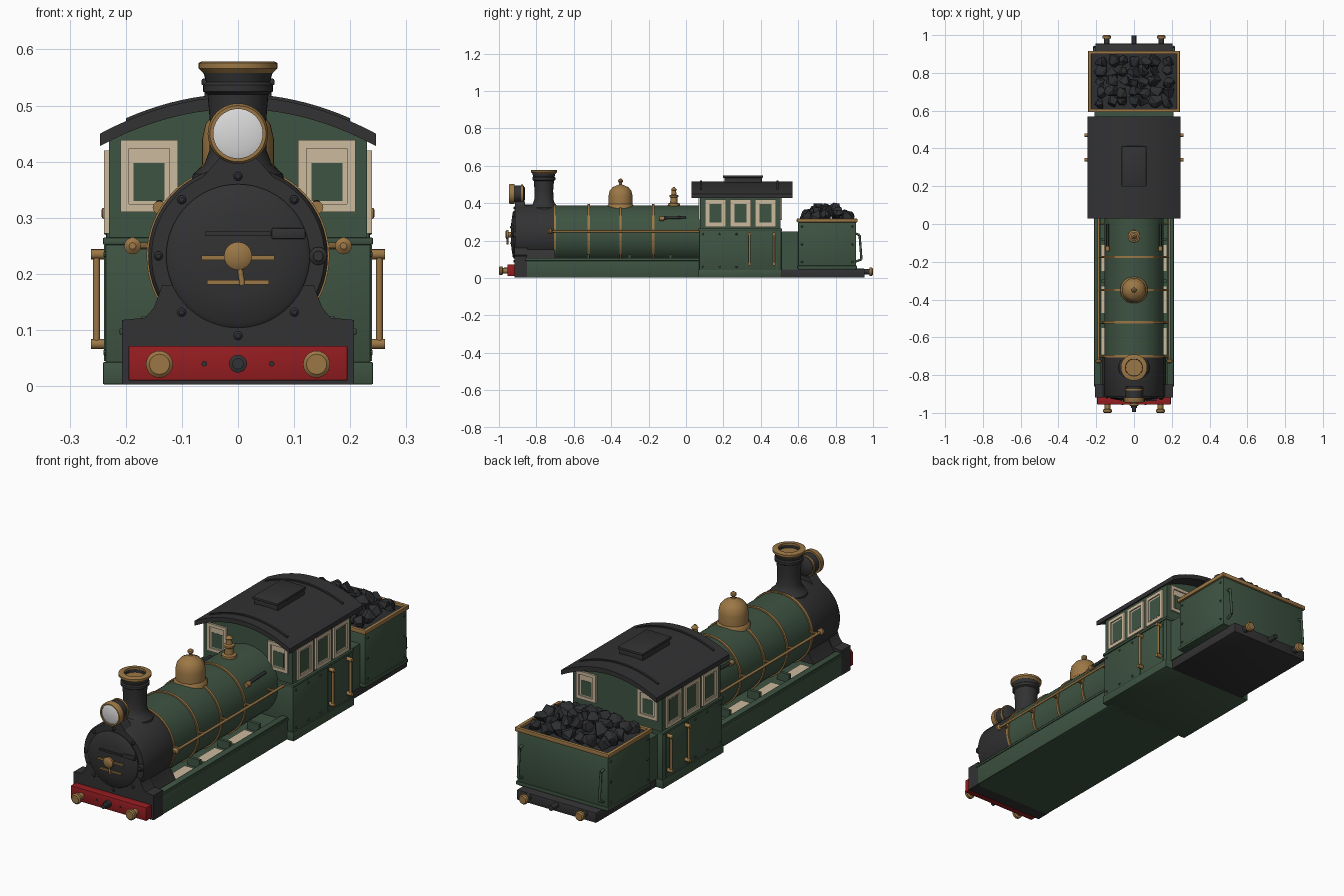
import bpy, bmesh, math, random
from mathutils import Vector

random.seed(4)


def material(name, rgb):
    m = bpy.data.materials.new(name)
    m.diffuse_color = (*rgb, 1)
    return m


GREEN = material("engine green", (0.048, 0.088, 0.054))
BLACK = material("charcoal black", (0.032, 0.032, 0.034))
COAL = material("coal", (0.027, 0.028, 0.031))
BRASS = material("brass", (0.33, 0.185, 0.06))
RED = material("beam red", (0.30, 0.012, 0.015))
CREAM = material("window cream", (0.60, 0.49, 0.34))
GLASS = material("lamp glass", (0.70, 0.70, 0.70))


def finish(name, bm, mat, bevel=0.0):
    if bevel:
        bmesh.ops.bevel(bm, geom=bm.edges[:], offset=bevel, segments=2, affect='EDGES', profile=0.5)
    bmesh.ops.recalc_face_normals(bm, faces=bm.faces[:])
    me = bpy.data.meshes.new(name)
    bm.to_mesh(me)
    bm.free()
    ob = bpy.data.objects.new(name, me)
    bpy.context.collection.objects.link(ob)
    me.materials.append(mat)
    return ob


def box(name, x0, x1, y0, y1, z0, z1, mat, bevel=0.0):
    bm = bmesh.new()
    bmesh.ops.create_cube(bm, size=1)
    for v in bm.verts:
        v.co = ((x0 + x1) / 2 + v.co.x * (x1 - x0), (y0 + y1) / 2 + v.co.y * (y1 - y0),
                (z0 + z1) / 2 + v.co.z * (z1 - z0))
    return finish(name, bm, mat, bevel)


def lathe(name, profile, loc, mat, axis=(0, 0, 1), seg=40):
    """Revolve (radius, height) points about an axis; ends are capped."""
    rot = Vector((0, 0, 1)).rotation_difference(Vector(axis)).to_matrix()
    bm = bmesh.new()
    rings = [[bm.verts.new(Vector(loc) + rot @ Vector((r * math.cos(i * math.tau / seg),
              r * math.sin(i * math.tau / seg), h))) for i in range(seg)] for r, h in profile]
    for a, b in zip(rings, rings[1:]):
        for i in range(seg):
            j = (i + 1) % seg
            bm.faces.new((a[i], a[j], b[j], b[i]))
    bm.faces.new(rings[0])
    bm.faces.new(rings[-1])
    return finish(name, bm, mat)


def rod(name, p, q, r, mat, seg=12):
    d = Vector(q) - Vector(p)
    return lathe(name, [(r, 0), (r, d.length)], p, mat, d.normalized(), seg)


def prism(name, pts, y0, y1, mat):
    """Extrude an outline of (x, z) points along y."""
    bm = bmesh.new()
    f = bm.faces.new([bm.verts.new((x, y0, z)) for x, z in pts])
    ext = bmesh.ops.extrude_face_region(bm, geom=[f])
    bmesh.ops.translate(bm, vec=(0, y1 - y0, 0),
                        verts=[g for g in ext['geom'] if isinstance(g, bmesh.types.BMVert)])
    return finish(name, bm, mat)


def frame(name, a0, a1, z0, z1, w, place, mat):
    """Four window bars; place() turns an (a, z) rectangle into a box."""
    for p in ((a0, a1, z0, z0 + w), (a0, a1, z1 - w, z1), (a0, a0 + w, z0 + w, z1 - w), (a1 - w, a1, z0 + w, z1 - w)):
        place(name, *p, 0.009, mat)


def arc(half, drop, top, n=20):
    return [(half * (1 - 2 * i / n), top - drop * (1 - 2 * i / n) ** 2) for i in range(n + 1)]


CZ = 0.232   # boiler axis height
FWD = (0, -1, 0)

# Boiler, smokebox and door
lathe("boiler", [(0.157, 0), (0.157, 0.79)], (0, 0.08, CZ), GREEN, FWD, 64)
lathe("smokebox", [(0.160, 0), (0.160, 0.205), (0.154, 0.215), (0.128, 0.215)], (0, -0.70, CZ), BLACK, FWD, 64)
lathe("smokebox_door", [(0.128, 0), (0.128, 0.008), (0.120, 0.014), (0.07, 0.022), (0.001, 0.025)],
      (0, -0.912, CZ), BLACK, FWD, 64)
for k in range(8):
    a = math.radians(45 * k + 90)
    lathe("door_rivet", [(0.008, 0), (0.008, 0.006), (0.004, 0.010)],
          (0.142 * math.cos(a), -0.913, CZ + 0.142 * math.sin(a)), BLACK, FWD, 10)
for y in (-0.70, -0.52, -0.35, -0.175):
    lathe("boiler_band", [(0.163, -0.006), (0.163, 0.006)], (0, y, CZ), BRASS, FWD, 64)
for z, w, m in ((0.272, 0.058, BLACK), (0.229, 0.065, BRASS), (0.185, 0.055, BRASS)):
    box("door_strap", -w, w, -0.942, -0.924, z - 0.004, z + 0.004, m)
box("door_hinge", 0.06, 0.12, -0.937, -0.92, 0.262, 0.282, BLACK, 0.003)
lathe("door_latch", [(0.016, 0), (0.016, 0.01), (0.009, 0.015), (0.009, 0.02)], (0.143, -0.912, CZ), BLACK, FWD, 16)
lathe("door_handle", [(0.014, 0), (0.014, 0.02), (0.025, 0.022), (0.025, 0.032), (0.015, 0.038)],
      (0, -0.928, CZ), BRASS, FWD, 24)
rod("handle_bar", (0, -0.955, CZ), (0.008, -0.955, 0.18), 0.005, BRASS)

# Saddle under the smokebox
half = [(0.207, 0.003), (0.207, 0.118), (0.165, 0.122), (0.150, 0.14), (0.135, 0.18)]
prism("smokebox_saddle", half + [(-x, z) for x, z in reversed(half)], -0.918, -0.85, BLACK)
prism("inner_saddle", [(0.17, 0.10), (0.14, 0.15), (0.13, 0.2), (-0.13, 0.2), (-0.14, 0.15), (-0.17, 0.10)],
      -0.86, -0.70, BLACK)

# Front buffer beam and coupling
box("buffer_beam", -0.195, 0.195, -0.955, -0.915, 0.01, 0.072, RED, 0.002)
lathe("front_coupling", [(0.016, 0), (0.016, 0.02), (0.010, 0.022), (0.010, 0.042)], (0, -0.953, 0.04), BLACK, FWD, 16)
for s in (-1, 1):
    lathe("front_buffer", [(0.015, 0), (0.015, 0.026), (0.024, 0.030), (0.024, 0.042), (0.018, 0.047)],
          (s * 0.14, -0.953, 0.039), BRASS, FWD, 24)
    lathe("beam_bolt", [(0.005, 0), (0.005, 0.004)], (s * 0.06, -0.954, 0.04), BLACK, FWD, 8)

# Running boards
box("running_deck", -0.195, 0.195, -0.86, 0.09, 0.003, 0.088, GREEN)
for s in (-1, 1):
    x = sorted((s * 0.175, s * 0.207))
    box("side_valance", *x, -0.86, 0.09, 0.003, 0.108, GREEN, 0.003)
    x = sorted((s * 0.180, s * 0.211))
    box("valance_lip", *x, -0.86, 0.09, 0.092, 0.103, GREEN, 0.002)
    for y in (-0.62, -0.40, -0.18):
        x = sorted((s * 0.11, s * 0.172))
        box("deck_panel", *x, y - 0.07, y + 0.07, 0.088, 0.092, CREAM)
        box("deck_bracket", *x, y + 0.09, y + 0.105, 0.085, 0.125, GREEN)

# Boiler handrails and side pipes
for s in (-1, 1):
    rod("boiler_handrail", (s * 0.188, -0.73, 0.25), (s * 0.188, 0.08, 0.25), 0.006, BRASS)
    for y in (-0.70, -0.52, -0.35, -0.175, 0.0):
        rod("rail_stanchion", (s * 0.15, y, 0.25), (s * 0.19, y, 0.25), 0.006, BRASS, 10)
    lathe("rail_knob", [(0.007, 0), (0.015, 0.006), (0.015, 0.016), (0.006, 0.023)], (s * 0.188, -0.715, 0.25), BRASS, FWD, 16)
    rod("injector_pipe", (s * 0.14, -0.14, 0.32), (s * 0.14, 0.0, 0.325), 0.007, BLACK)
    lathe("pipe_valve", [(0.012, -0.012), (0.012, 0.012)], (s * 0.14, -0.13, 0.318), BRASS, FWD, 12)

# Chimney with open top
lathe("chimney", [(0.085, 0.355), (0.080, 0.378), (0.060, 0.395), (0.051, 0.42), (0.050, 0.47), (0.054, 0.52),
      (0.062, 0.525), (0.062, 0.537), (0.057, 0.542), (0.062, 0.56), (0.044, 0.572), (0.040, 0.45)],
      (0, -0.76, 0), BLACK)
lathe("chimney_rim", [(0.046, 0.558), (0.062, 0.558), (0.070, 0.566), (0.070, 0.576), (0.064, 0.579),
      (0.046, 0.579), (0.046, 0.558)], (0, -0.76, 0), BRASS)

# Headlamp
lathe("lamp_body", [(0.030, -0.01), (0.045, 0), (0.045, 0.06)], (0, -0.87, 0.45), BLACK, FWD)
lathe("lamp_ring", [(0.054, 0.0), (0.054, 0.022), (0.050, 0.028), (0.044, 0.028), (0.044, 0.02)],
      (0, -0.918, 0.45), BRASS, FWD)
lathe("lamp_band", [(0.049, 0), (0.049, 0.010)], (0, -0.872, 0.45), BRASS, FWD)
lathe("lamp_glass", [(0.045, 0), (0.045, 0.004), (0.03, 0.009)], (0, -0.936, 0.45), GLASS, FWD)
prism("lamp_bracket", [(0.065, 0.37), (0.03, 0.41), (-0.03, 0.41), (-0.065, 0.37)], -0.915, -0.86, BLACK)

# Steam dome and safety valve
lathe("steam_dome", [(0.074, 0.36), (0.072, 0.385), (0.064, 0.395), (0.064, 0.44), (0.058, 0.467), (0.042, 0.486),
      (0.018, 0.496), (0.008, 0.50), (0.007, 0.508), (0.013, 0.516), (0.012, 0.525), (0.004, 0.531)],
      (0, -0.35, 0), BRASS)
lathe("safety_valve", [(0.034, 0.375), (0.032, 0.398), (0.020, 0.402), (0.018, 0.43), (0.024, 0.434), (0.024, 0.442),
      (0.014, 0.446), (0.012, 0.468), (0.016, 0.472), (0.005, 0.486)], (0, -0.065, 0), BRASS, seg=24)

# Cab body with arched top
prism("cab_body", [(-0.230, 0.04), (0.230, 0.04)] + arc(0.230, 0.055, 0.497), 0.075, 0.505, GREEN)
box("cab_lower_panel", -0.236, 0.236, 0.07, 0.51, 0.04, 0.255, GREEN, 0.003)
box("cab_waist_moulding", -0.241, 0.241, 0.066, 0.514, 0.252, 0.265, GREEN, 0.003)
box("cab_base", -0.241, 0.241, 0.066, 0.514, 0.003, 0.043, GREEN, 0.003)

# Cab roof, ribs and hatch
outer = arc(0.246, 0.066, 0.516)
prism("cab_roof", outer + [(x, z - 0.022) for x, z in reversed(outer)], 0.03, 0.57, BLACK)
rib = arc(0.20, 0.0436, 0.521)
for y in (0.08, 0.49):
    prism("roof_rib", rib + [(x, z - 0.012) for x, z in reversed(rib)], y - 0.005, y + 0.005, BLACK)
box("roof_hatch", -0.06, 0.06, 0.205, 0.405, 0.50, 0.54, BLACK, 0.003)
box("hatch_lid", -0.065, 0.065, 0.198, 0.412, 0.536, 0.548, BLACK, 0.003)

# Cab windows
for s in (-1, 1):
    def side(name, a0, a1, z0, z1, t, mat):
        box(name, *sorted((s * 0.229, s * (0.230 + t))), a0, a1, z0, z1, mat)
    for y in (0.158, 0.292, 0.425):
        frame("side_window_frame", y - 0.056, y + 0.056, 0.272, 0.42, 0.016, side, CREAM)
        side("side_window_sash", y - 0.042, y + 0.042, 0.286, 0.406, 0.003, CREAM)
        side("side_window_pane", y - 0.032, y + 0.032, 0.296, 0.396, 0.004, GREEN)
    for wall, d in ((0.075, -1), (0.505, 1)):
        def end(name, a0, a1, z0, z1, t, mat):
            box(name, *sorted((s * a0, s * a1)), *sorted((wall, wall + d * t)), z0, z1, mat)
        frame("end_window_frame", 0.107, 0.209, 0.31, 0.439, 0.015, end, CREAM)
        end("end_window_sash", 0.12, 0.196, 0.323, 0.426, 0.003, CREAM)
        end("end_window_pane", 0.131, 0.186, 0.33, 0.398, 0.004, GREEN)

# Cab doors and grab rails
for s in (-1, 1):
    for y in (0.325, 0.485):
        box("door_edge", *sorted((s * 0.23, s * 0.239)), y - 0.003, y + 0.003, 0.045, 0.252, GREEN)
    for y in (0.34, 0.47):
        rod("cab_grab_rail", (s * 0.252, y, 0.07), (s * 0.252, y, 0.24), 0.006, BRASS)
        for z in (0.075, 0.235):
            rod("grab_rail_mount", (s * 0.23, y, z), (s * 0.262, y, z), 0.009, BRASS)
    for y in (0.09, 0.18, 0.27):
        for z in (0.06, 0.235):
            lathe("cab_rivet", [(0.006, 0), (0.004, 0.005)], (s * 0.235, y, z), GREEN, (s, 0, 0), 8)

# Tender frame and body
box("tender_frame", -0.205, 0.205, 0.505, 0.955, 0.003, 0.05, BLACK, 0.003)
box("tender_link", -0.21, 0.21, 0.505, 0.61, 0.045, 0.248, GREEN)
body = box("tender_body", -0.235, 0.235, 0.60, 0.91, 0.045, 0.30, GREEN, 0.006)
box("tender_base_lip", -0.239, 0.239, 0.597, 0.914, 0.05, 0.066, GREEN, 0.003)
for s in (-1, 1):
    box("tender_rim_side", *sorted((s * 0.226, s * 0.243)), 0.592, 0.917, 0.298, 0.318, BRASS, 0.004)
    box("tender_rim_end", -0.243, 0.243, 0.7545 + s * 0.154 - 0.0085, 0.7545 + s * 0.154 + 0.0085,
        0.298, 0.318, BRASS, 0.004)
    for y in (0.62, 0.89):
        for z in (0.085, 0.18, 0.275):
            lathe("tender_rivet", [(0.006, 0), (0.004, 0.005)], (s * 0.234, y, z), GREEN, (s, 0, 0), 8)
    pts = [(s * 0.21, 0.90, 0.24), (s * 0.21, 0.928, 0.23), (s * 0.21, 0.938, 0.10), (s * 0.21, 0.90, 0.085)]
    for p, q in zip(pts, pts[1:]):
        rod("tender_rear_rail", p, q, 0.006, GREEN)

# Rear buffers and coupling
for s in (-1, 1):
    rod("rear_buffer_shank", (s * 0.145, 0.95, 0.034), (s * 0.145, 0.982, 0.034), 0.015, BLACK, 20)
    lathe("rear_buffer_head", [(0.022, 0), (0.022, 0.012), (0.017, 0.018)], (s * 0.145, 0.982, 0.034), BRASS, (0, 1, 0), 24)
rod("rear_coupling", (0, 0.95, 0.034), (0, 0.998, 0.034), 0.012, BLACK, 16)

bpy.ops.object.select_all(action='SELECT')
bpy.context.view_layer.objects.active = body
bpy.ops.object.shade_smooth_by_angle(angle=math.radians(35))

# Coal heap: faceted random hulls over a bed
box("coal_bed", -0.228, 0.228, 0.608, 0.902, 0.29, 0.306, COAL)
bm = bmesh.new()
for i in range(7):
    for j in range(5):
        u, v = (i - 3) / 3.3, (j - 2) / 2.3
        c = Vector((u * 0.19 + random.uniform(-.012, .012), 0.752 + v * 0.12 + random.uniform(-.01, .01),
                    0.315 + 0.055 * (1 - 0.7 * u * u) * (1 - 0.75 * v * v) + random.uniform(-.012, .006)))
        r = random.uniform(0.030, 0.042)
        vs = [bm.verts.new(c + r * Vector([random.gauss(0, 1) for _ in range(3)]).normalized()) for _ in range(16)]
        res = bmesh.ops.convex_hull(bm, input=vs)
        bmesh.ops.delete(bm, geom=res['geom_interior'], context='VERTS')
finish("coal_heap", bm, COAL)
